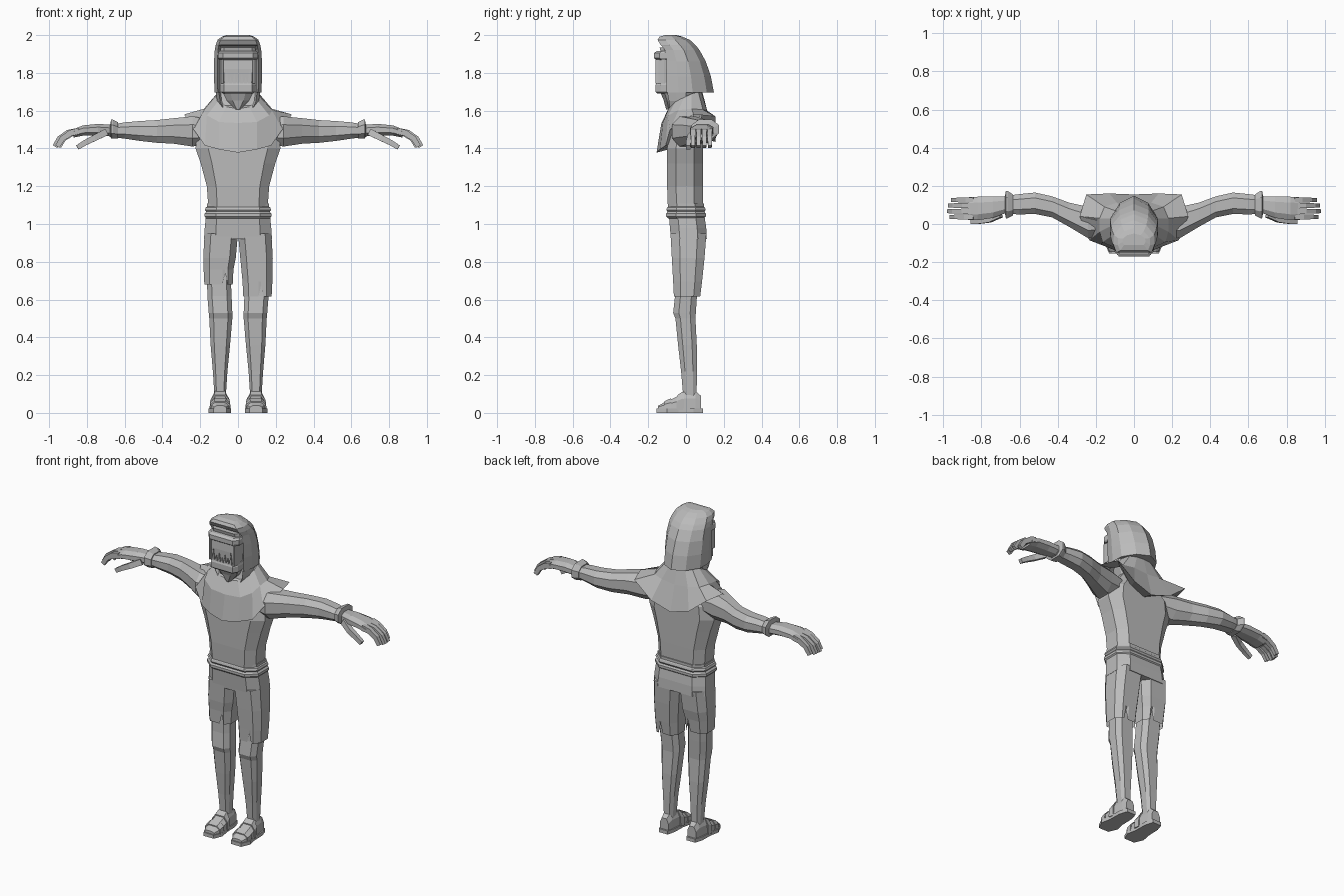
import bpy, bmesh, math
from mathutils import Vector

grey = bpy.data.materials.new("cloth grey")
grey.diffuse_color = (0.5, 0.5, 0.5, 1)


def loft(name, rings, side=1, cap0=True, cap1=True):
    """Skin closed rings of equal length; side=-1 mirrors in x."""
    bm = bmesh.new()
    vs = [[bm.verts.new((p[0] * side, p[1], p[2])) for p in r] for r in rings]
    n = len(rings[0])
    for a, b in zip(vs, vs[1:]):
        for i in range(n):
            j = (i + 1) % n
            bm.faces.new((a[i], a[j], b[j], b[i]))
    if cap0:
        bm.faces.new(vs[0])
    if cap1:
        bm.faces.new(vs[-1])
    bmesh.ops.recalc_face_normals(bm, faces=bm.faces)
    me = bpy.data.meshes.new(name)
    bm.to_mesh(me)
    bm.free()
    ob = bpy.data.objects.new(name, me)
    me.materials.append(grey)
    bpy.context.collection.objects.link(ob)
    return ob


def octagon(a0, a1, b0, b1, f=0.62, g=0.5):
    """Chamfered rectangle in 2D."""
    c, w, d, h = (a0 + a1) / 2, (a1 - a0) / 2, (b0 + b1) / 2, (b1 - b0) / 2
    return [(c - f * w, b0), (c + f * w, b0), (a1, d - g * h), (a1, d + g * h),
            (c + f * w, b1), (c - f * w, b1), (a0, d + g * h), (a0, d - g * h)]


def level(z, x0, x1, y0, y1, f=0.62):
    return [(x, y, z) for x, y in octagon(x0, x1, y0, y1, f)]


def across(x, y0, y1, z0, z1):
    return [(x, y, z) for y, z in octagon(y0, y1, z0, z1, 0.5, 0.45)]


def tube(name, path, w, t, side):
    """Four-sided finger along a path; w is half width, t half thickness."""
    pts = [Vector(p) for p in path]
    rings = []
    for i, p in enumerate(pts):
        d = (pts[min(i + 1, len(pts) - 1)] - pts[max(i - 1, 0)]).normalized()
        u = d.cross(Vector((0, 1, 0))).normalized()
        v = u.cross(d)
        k = 1 - 0.3 * i / (len(pts) - 1)
        rings.append([p + k * (a * w * v + b * t * u)
                      for a, b in ((-1, -1), (1, -1), (1, 1), (-1, 1))])
    loft(name, rings, side)


# Torso, belt folds and hips
loft("torso", [level(z, -w, w, f, b, 0.7) for z, w, f, b in (
    (1.06, .155, -.095, .088), (1.2, .165, -.1, .09), (1.32, .197, -.1, .09),
    (1.4, .225, -.1, .09), (1.48, .215, -.09, .09), (1.55, .14, -.07, .08),
    (1.62, .08, -.05, .06))])
loft("belt", [level(z, -w, w, -d, d, 0.66) for z, w, d in (
    (1.03, .168, .095), (1.04, .177, .105), (1.055, .177, .105), (1.065, .168, .098),
    (1.075, .175, .104), (1.088, .17, .1), (1.092, .163, .095), (1.108, .163, .095))])
loft("hips", [level(z, -w, w, f, b, 0.66) for z, w, f, b in (
    (1.04, .17, -.09, .098), (.98, .176, -.085, .107), (.92, .18, -.08, .11))])


# Shorts legs with a slit in the front and back hem
def shorts_ring(z, x0, x1, y0, y1, nx, slit=0.0):
    o = octagon(x0, x1, y0, y1)
    cut = [(nx - .014, 0), (nx, slit), (nx + .014, 0)]
    r = [(*o[0], z)] + [(x, y0, z + h) for x, h in cut]
    r += [(*p, z) for p in o[1:5]]
    r += [(x, y1, z + h) for x, h in reversed(cut)]
    return r + [(*p, z) for p in o[5:]]


for side, hem, nx in ((-1, .68, .068), (1, .615, .122)):
    loft("shorts_leg", [
        shorts_ring(.95, .0, .177, -.082, .108, nx),
        shorts_ring(.82, .012, .184, -.075, .098, nx),
        shorts_ring(hem + .08, .024, .182, -.068, .085, nx),
        shorts_ring(hem, .028, .178, -.064, .075, nx, .06)], side, cap1=False)


# Feet: half width and height of the upper along y
FOOT = ((-.148, .034, .038), (-.11, .05, .058), (-.05, .05, .085),
        (-.01, .042, .112), (.05, .036, .115), (.08, .03, .09))


def foot_ring(y, grow=0.0):
    for a, b in zip(FOOT, FOOT[1:]):
        if a[0] <= y <= b[0]:
            t = (y - a[0]) / (b[0] - a[0])
            w, h = (a[i] + t * (b[i] - a[i]) + grow for i in (1, 2))
            m = .02 + (h - .02) * .6
            return [(.095 + p, y, q) for p, q in (
                (-w, .015), (w, .015), (w * .95, m), (w * .55, h), (-w * .55, h), (-w * .95, m))]


OUTLINE = ((-.03, .09), (.03, .09), (.046, .04), (.048, -.04), (.06, -.1),
           (.035, -.155), (-.035, -.155), (-.058, -.1), (-.046, -.04), (-.044, .04))

for s in (-1, 1):
    loft("lower_leg", [level(z, *r) for z, *r in (
        (.75, .04, .165, -.055, .065), (.62, .034, .162, -.058, .058),
        (.53, .03, .155, -.068, .052), (.5, .03, .152, -.056, .05),
        (.36, .042, .145, -.042, .057), (.22, .056, .133, -.026, .058),
        (.08, .065, .124, -.014, .056))], s)
    loft("foot", [foot_ring(f[0]) for f in FOOT], s)
    loft("sole", [[(.095 + x, y, z) for x, y in OUTLINE] for z in (0, .022)], s)
    for y0, y1 in ((-.115, -.08), (-.045, -.015)):
        loft("sandal_strap", [foot_ring(y0, 0), foot_ring(y0, .006),
                              foot_ring(y1, .006), foot_ring(y1, 0)], s)

    # Arms
    loft("arm", [across(*r) for r in (
        (.14, -.06, .07, 1.43, 1.55), (.24, -.075, .09, 1.41, 1.57),
        (.34, -.015, .112, 1.425, 1.56), (.43, .035, .145, 1.43, 1.55),
        (.52, .053, .165, 1.44, 1.545), (.6, .05, .157, 1.452, 1.538),
        (.68, .055, .146, 1.462, 1.525))], s)
    loft("wrist_cuff", [across(*r) for r in (
        (.635, .045, .155, 1.452, 1.538), (.663, .03, .174, 1.452, 1.552),
        (.672, .03, .174, 1.452, 1.552), (.678, .06, .14, 1.47, 1.52))], s)
    loft("hand", [across(*r) for r in (
        (.67, .058, .145, 1.465, 1.525), (.74, .032, .145, 1.468, 1.53),
        (.82, .02, .143, 1.468, 1.522), (.87, .022, .14, 1.458, 1.502))], s)
    for y, reach in ((.037, -.014), (.067, 0), (.097, -.004), (.126, -.022)):
        tube("finger", [(.84, y, 1.492), (.9 + reach, y, 1.482),
                        (.945 + reach, y, 1.452), (.97 + reach, y, 1.41)], .0145, .018, s)
    tube("thumb", [(.70, .05, 1.485), (.76, .022, 1.455),
                   (.81, .014, 1.43), (.85, .012, 1.405)], .016, .018, s)


# Shoulder cape: half rings run from front centre to back centre
def whole(half):
    return list(half) + [(-x, y, z) for x, y, z in half[-2:0:-1]]


neck = [(0, -.088, 1.61), (.06, -.088, 1.62), (.105, -.055, 1.65), (.118, -.01, 1.67),
        (.112, .03, 1.69), (.085, .065, 1.7), (.045, .08, 1.705), (0, .085, 1.705)]
mid = [(0, -.13, 1.535), (.1, -.122, 1.54), (.165, -.095, 1.575), (.18, -.04, 1.603),
       (.18, .03, 1.61), (.155, .09, 1.605), (.09, .112, 1.6), (0, .115, 1.59)]
low = [(0, -.156, 1.378), (.1, -.138, 1.395), (.175, -.108, 1.415), (.235, -.085, 1.5),
       (.285, .04, 1.58), (.25, .155, 1.57), (.13, .16, 1.475), (0, .155, 1.435)]
under = [(x * .68, y * .5, z + .02) for x, y, z in low]
loft("shoulder_cape", [whole(r) for r in (neck, mid, low, under)], cap1=False)


# Hood with a recessed face opening and a pointed back
def hood_ring(z, w, yf, yb, recess):
    d = yb - yf
    half = [(0, yf + recess, z), (.78 * w, yf + recess, z), (.86 * w, yf, z),
            (w, yf + .25 * d, z), (w * .98, yf + .55 * d, z), (.6 * w, yf + .85 * d, z),
            (0, yb, z)]
    return whole(half)


loft("hood", [hood_ring(*r) for r in (
    (1.6, .085, -.085, .06, 0), (1.65, .11, -.09, .075, .02), (1.7, .118, -.1, .08, .04),
    (1.695, .124, -.102, .148, .04), (1.78, .127, -.102, .132, .04),
    (1.86, .127, -.102, .105, .04), (1.92, .123, -.112, .072, .045),
    (1.942, .119, -.128, .055, .04), (1.948, .118, -.135, .05, 0),
    (1.975, .108, -.15, .02, 0), (1.992, .085, -.14, -.02, 0), (2.0, .06, -.11, -.05, 0))])

# Face: brow, visor, mask, jaw plate and chin
for name, f, shape in (
        ("brow", .8, ((1.915, .095, -.135), (1.935, .09, -.14))),
        ("visor", .75, ((1.868, .1, -.155), (1.878, .106, -.17),
                        (1.905, .106, -.17), (1.915, .1, -.155))),
        ("mask", .85, ((1.745, .085, -.152), (1.82, .09, -.155), (1.87, .09, -.152))),
        ("jaw_plate", .8, ((1.69, .08, -.15), (1.7, .092, -.162),
                           (1.735, .094, -.162), (1.75, .09, -.156))),
        ("chin", .5, ((1.605, .012, -.105), (1.655, .06, -.118), (1.695, .08, -.135)))):
    loft(name, [level(z, -w, w, y, -.05, f) for z, w, y in shape])

# Jagged teeth rising along the mask
for i in range(7):
    x, h = -.06 + .02 * i, (.07, .035, .055, .03, .05, .035, .075)[i]
    loft("tooth", [[(x - .009, y, 1.745), (x + .009, y, 1.745), (x, y, 1.745 + h)]
                   for y in (-.152, -.16)])
# Raised frame around the mask
for s in (-1, 1):
    loft("mask_frame", [level(z, .076, .092, -.162, -.1) for z in (1.745, 1.872)], s)
